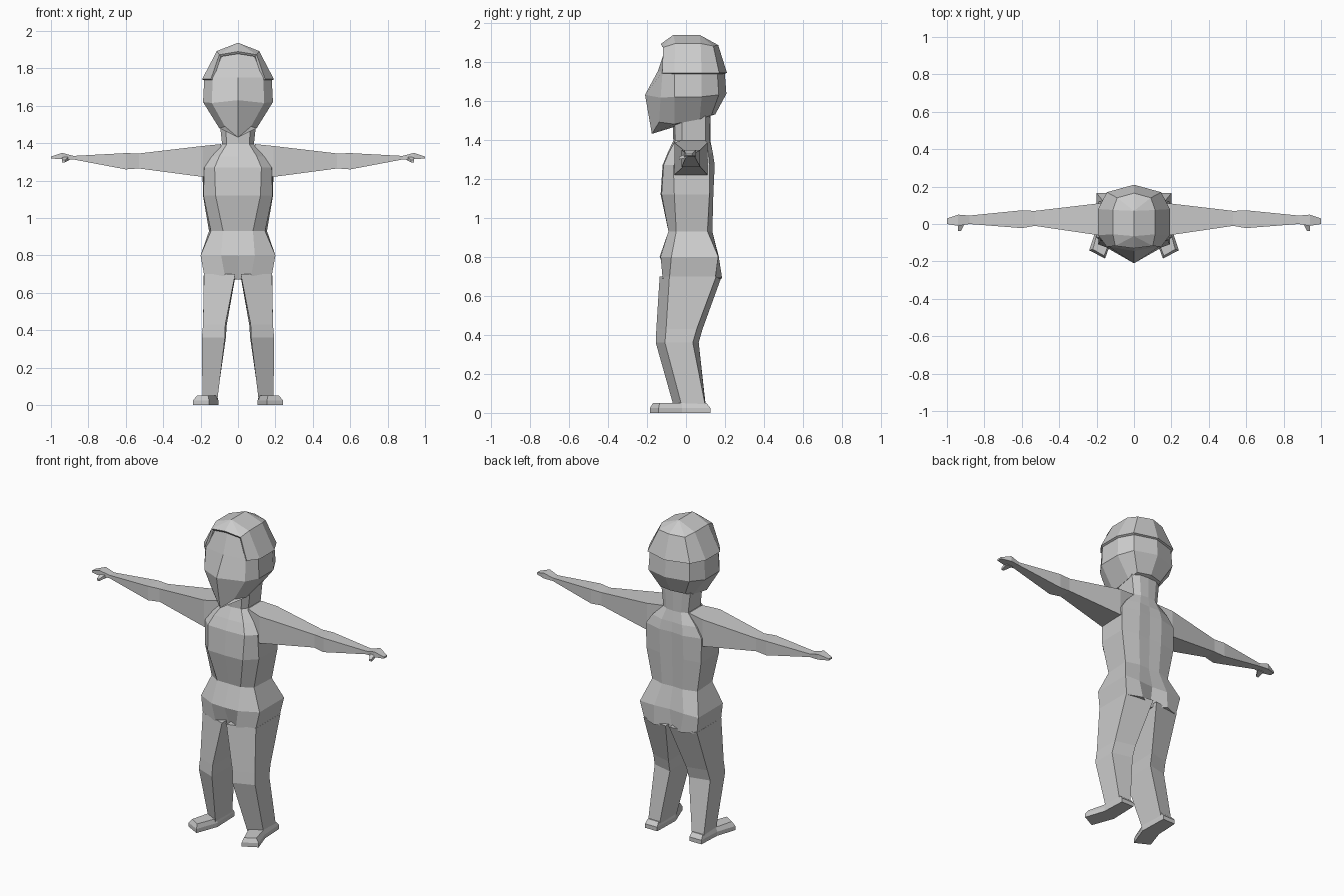
import bpy, bmesh


def loft(name, rings, closed=True, caps=True, skip=(), thickness=0):
    """Skin the right half through rings of points, then mirror it across x."""
    bm = bmesh.new()
    loops = [[bm.verts.new(p) for p in ring] for ring in rings]
    n = len(rings[0])
    for r in range(len(loops) - 1):
        lo, hi = loops[r], loops[r + 1]
        for i in range(n if closed else n - 1):
            if (r, i) not in skip:
                j = (i + 1) % n
                bm.faces.new((lo[i], lo[j], hi[j], hi[i]))
    if caps:
        bm.faces.new(loops[0][::-1])
        if closed:
            bm.faces.new(loops[-1])
    bmesh.ops.remove_doubles(bm, verts=bm.verts, dist=0.0005)
    mesh = bpy.data.meshes.new(name)
    bm.to_mesh(mesh)
    bm.free()
    obj = bpy.data.objects.new(name, mesh)
    bpy.context.collection.objects.link(obj)
    mirror = obj.modifiers.new("mirror", 'MIRROR')
    mirror.use_clip = True
    if thickness:
        solid = obj.modifiers.new("thickness", 'SOLIDIFY')
        solid.thickness = thickness
        solid.offset = -1
    return obj


def level(z, pts):
    return [(x, y, z) for x, y in pts]


def arm_ring(x, y0, y1, z0, z1):
    return [(x, y0, z0), (x, y1, z0), (x, y1, z1), (x, y0, z1)]


# Torso with pelvis and neck, half rings from front centre to back centre
loft("torso", [
    [(0, -.08, .67), (.07, -.12, .69), (.18, -.085, .69),
     (.18, .15, .69), (.09, .185, .69), (0, .14, .68)],
    level(.80, [(0, -.135), (.09, -.13), (.2, -.075), (.2, .165), (.1, .168), (0, .16)]),
    level(.93, [(0, -.09), (.08, -.09), (.145, -.05), (.155, .11), (.07, .135), (0, .13)]),
    level(1.12, [(0, -.13), (.12, -.125), (.185, -.06), (.187, .12), (.08, .14), (0, .137)]),
    level(1.27, [(0, -.12), (.125, -.115), (.18, -.065), (.19, .12), (.08, .147), (0, .14)]),
    level(1.33, [(0, -.095), (.1, -.09), (.14, -.045), (.15, .115), (.07, .138), (0, .135)]),
    level(1.395, [(0, -.065), (.06, -.055), (.085, -.02), (.085, .1), (.05, .12), (0, .125)]),
    level(1.53, [(0, -.07), (.07, -.06), (.1, -.02), (.1, .1), (.06, .122), (0, .125)]),
], closed=False)

# Arms with flat hands
loft("arm", [
    arm_ring(.09, -.03, .1, 1.24, 1.395),
    arm_ring(.19, -.06, .11, 1.22, 1.385),
    arm_ring(.53, -.01, .07, 1.265, 1.345),
    arm_ring(.60, -.022, .073, 1.26, 1.347),
    arm_ring(.88, .0, .045, 1.313, 1.332),
    arm_ring(.94, -.01, .05, 1.315, 1.348),
    arm_ring(1.0, .0, .03, 1.318, 1.328),
])
loft("thumb", [
    [(.90, .01, 1.31), (.94, .01, 1.31), (.94, .01, 1.335), (.90, .01, 1.335)],
    [(.925, -.037, 1.298), (.94, -.037, 1.298), (.94, -.037, 1.31), (.925, -.037, 1.31)],
])

# Legs: inner front, outer front, outer back, inner back
loft("leg", [
    level(.03, [(.11, -.062), (.19, -.02), (.19, .1), (.112, .102)]),
    level(.36, [(.07, -.155), (.193, -.108), (.19, .035), (.065, .065)]),
    level(.43, [(.068, -.152), (.187, -.102), (.185, .055), (.06, .085)]),
    level(.70, [(.015, -.135), (.182, -.085), (.183, .155), (.012, .183)]),
])

# Feet, turned slightly outward
sole = [(.105, -.05), (.155, -.185), (.24, -.14), (.2, -.02), (.193, .125), (.11, .125)]
upper = [(.112, -.05), (.16, -.17), (.22, -.135), (.19, -.02), (.188, .105), (.114, .105)]
loft("foot", [level(0, sole), level(.025, sole), level(.05, upper)])

# Head with pointed chin
loft("head", [
    [(0, -.175, 1.43), (.07, -.138, 1.49), (.1, -.06, 1.48),
     (.1, .07, 1.505), (.085, .13, 1.525), (0, .15, 1.53)],
    [(0, -.21, 1.63), (.14, -.13, 1.615), (.187, -.06, 1.62),
     (.187, .08, 1.62), (.14, .168, 1.63), (0, .207, 1.635)],
    level(1.75, [(0, -.145), (.135, -.12), (.18, -.06), (.18, .078), (.135, .16), (0, .198)]),
    level(1.87, [(0, -.105), (.085, -.095), (.1, -.05), (.1, .07), (.08, .125), (0, .15)]),
    level(1.92, [(0, -.06)] * 3 + [(0, .06)] * 3),
], closed=False)

# Hair cap, open over the forehead
loft("hair_cap", [
    level(1.742, [(0, -.13), (.145, -.122), (.192, -.06), (.192, .08), (.145, .17), (0, .21)]),
    [(0, -.13, 1.89), (.1, -.117, 1.873), (.113, -.055, 1.893),
     (.113, .075, 1.893), (.09, .14, 1.88), (0, .165, 1.885)],
    level(1.937, [(0, -.065)] * 3 + [(0, .07)] * 3),
], closed=False, caps=False, skip={(0, 0)}, thickness=.015)
